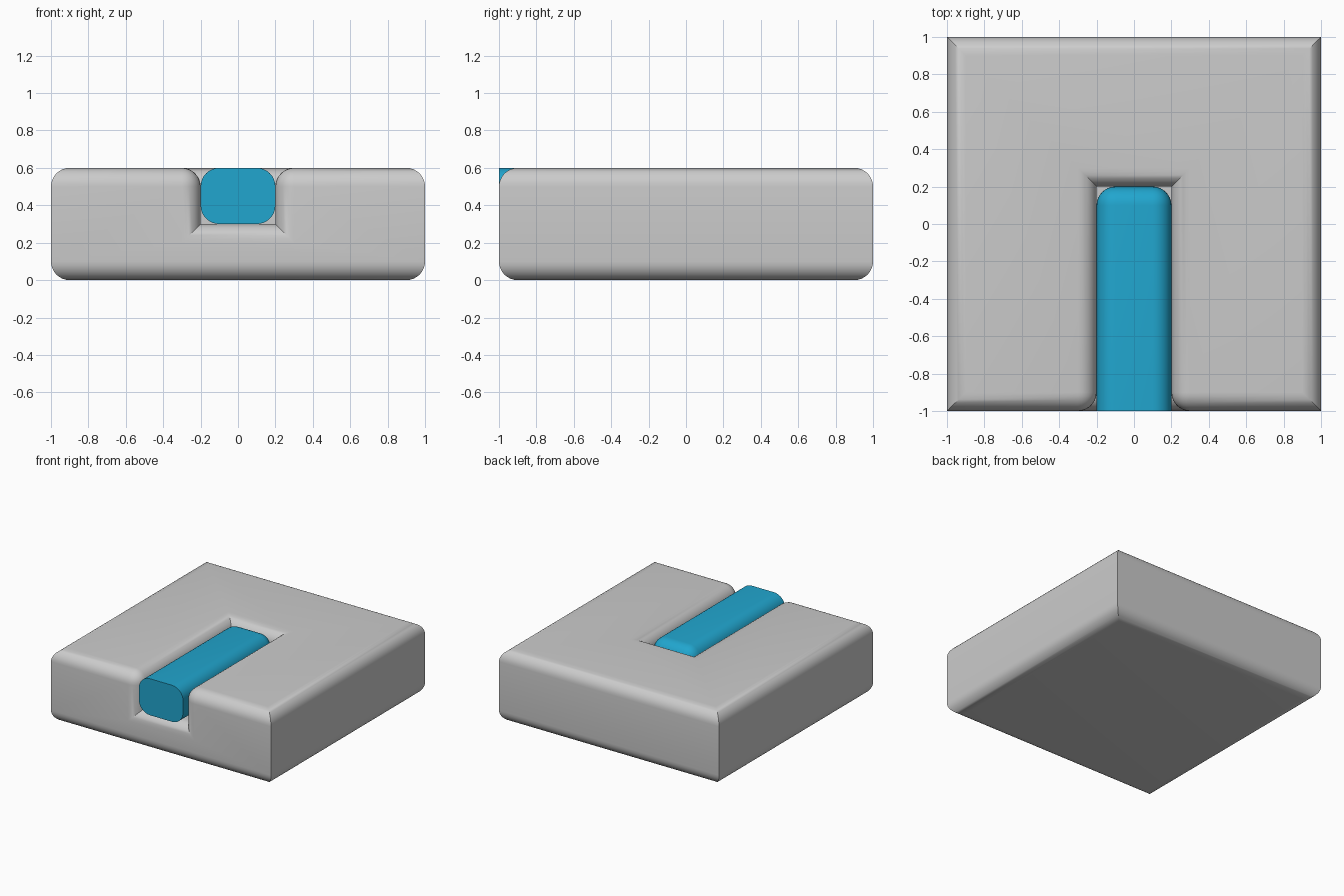
import bpy, bmesh, math

if "Cube" in bpy.data.objects:
    bpy.data.objects.remove(bpy.data.objects["Cube"])

R = 0.1      # edge rounding
SEG = 8


def finish(bm, name, color=None):
    bmesh.ops.recalc_face_normals(bm, faces=bm.faces)
    mesh = bpy.data.meshes.new(name)
    bm.to_mesh(mesh)
    bm.free()
    obj = bpy.data.objects.new(name, mesh)
    bpy.context.collection.objects.link(obj)
    if color:
        mat = bpy.data.materials.new(name + "_color")
        mat.diffuse_color = color
        mat.use_nodes = True
        mat.node_tree.nodes["Principled BSDF"].inputs["Base Color"].default_value = mat.diffuse_color
        mesh.materials.append(mat)
    bpy.ops.object.select_all(action='DESELECT')
    obj.select_set(True)
    bpy.context.view_layer.objects.active = obj
    bpy.ops.object.shade_smooth_by_angle(angle=math.radians(30))
    return obj


def round_edges(bm, keep):
    edges = [e for e in bm.edges if keep(*(v.co for v in e.verts))]
    bmesh.ops.bevel(bm, geom=edges, offset=R, offset_type='OFFSET',
                    segments=SEG, profile=0.5, affect='EDGES')


# slab: square block with a slot open to the front and the top
W, E, F, H = 0.2, 0.2, 0.3, 0.6     # slot half width, slot end y, floor z, slab height
bm = bmesh.new()


def face(*pts):
    bm.faces.new([bm.verts.new(p) for p in pts])


face((-1, -1, 0), (-1, 1, 0), (1, 1, 0), (1, -1, 0))
face((-1, -1, H), (-W, -1, H), (-W, E, H), (W, E, H), (W, -1, H),
     (1, -1, H), (1, 1, H), (-1, 1, H))
face((-1, -1, 0), (1, -1, 0), (1, -1, H), (W, -1, H), (W, -1, F),
     (-W, -1, F), (-W, -1, H), (-1, -1, H))
face((-1, 1, 0), (-1, 1, H), (1, 1, H), (1, 1, 0))
face((-W, -1, F), (W, -1, F), (W, E, F), (-W, E, F))
face((-W, E, F), (W, E, F), (W, E, H), (-W, E, H))
for s in (-1, 1):
    face((s, -1, 0), (s, 1, 0), (s, 1, H), (s, -1, H))
    face((s * W, -1, F), (s * W, E, F), (s * W, E, H), (s * W, -1, H))
bmesh.ops.remove_doubles(bm, verts=bm.verts, dist=1e-5)
bmesh.ops.recalc_face_normals(bm, faces=bm.faces)


def slab_edge(a, b):
    rim = any(abs(a.z - z) < 1e-4 and abs(b.z - z) < 1e-4 for z in (0, H))
    slot_mouth = (a.y < -0.99 and b.y < -0.99
                  and abs(a.x) < 0.5 and abs(b.x) < 0.5)
    return rim or slot_mouth


round_edges(bm, slab_edge)
finish(bm, "slab")

# insert: rounded bar filling the slot, with a flat sharp front end
bm = bmesh.new()
bmesh.ops.create_cube(bm, size=1)
for v in bm.verts:
    v.co = (v.co.x * 2 * W, v.co.y * (E + 1) + (E - 1) / 2,
            v.co.z * (H - F) + (H + F) / 2)
round_edges(bm, lambda a, b: not (a.y < -0.99 and b.y < -0.99))
finish(bm, "slot_insert", (0.015, 0.38, 0.62, 1))
